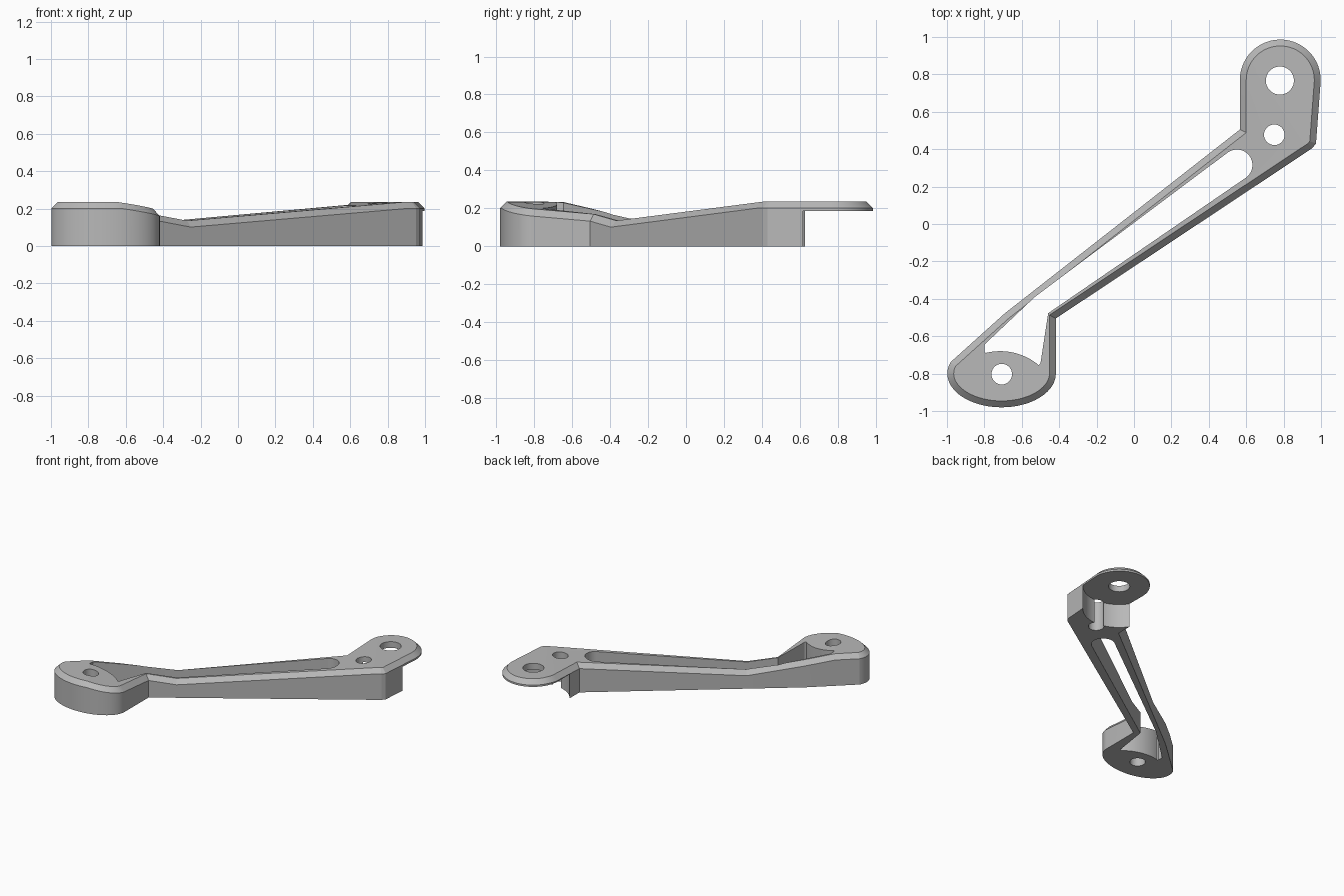
import bpy, bmesh
from math import cos, sin, radians
from mathutils import Vector

cube = bpy.data.objects.get("Cube")
if cube:
    bpy.data.objects.remove(cube)

CHAMFER = 0.034
AXIS = Vector((0.84, 0.55, 0))          # direction along the arm
# (position along the arm, height) of the creases in the top surface
CREASES = [(-1.06, 0.235), (-0.43, 0.135), (0.97, 0.235)]


def arc(cx, cy, rx, ry, start, end, steps):
    angles = [radians(start + (end - start) * i / steps) for i in range(steps + 1)]
    return [(cx + rx * cos(a), cy + ry * sin(a)) for a in angles]


def top_height(co):
    s = co.dot(AXIS)
    if s <= CREASES[0][0] or s >= CREASES[-1][0]:
        return CREASES[0][1]
    for (s0, z0), (s1, z1) in zip(CREASES, CREASES[1:]):
        if s <= s1:
            return z0 + (z1 - z0) * (s - s0) / (s1 - s0)


def new_object(name, bm):
    bmesh.ops.recalc_face_normals(bm, faces=bm.faces)
    mesh = bpy.data.meshes.new(name)
    bm.to_mesh(mesh)
    bm.free()
    obj = bpy.data.objects.new(name, mesh)
    bpy.context.collection.objects.link(obj)
    return obj


def flat_face(points, z=0.0):
    bm = bmesh.new()
    bm.faces.new([bm.verts.new((x, y, z)) for x, y in points])
    return bm


def prism(name, points, z0, z1):
    bm = flat_face(points, z0)
    ext = bmesh.ops.extrude_face_region(bm, geom=bm.faces[:])["geom"]
    bmesh.ops.translate(bm, vec=(0, 0, z1 - z0),
                        verts=[g for g in ext if isinstance(g, bmesh.types.BMVert)])
    return new_object(name, bm)


# Bracket outline: oval foot, diagonal arm, round-ended mounting pad
outline = arc(-0.708, -0.80, 0.29, 0.18, 160, 360, 50)
outline += [(-0.418, -0.505), (0.953, 0.405), (0.973, 0.43)]
outline += arc(0.782, 0.77, 0.216, 0.216, -3, 180, 48)
outline += [(0.566, 0.505), (-0.69, -0.477)]

# Body: cut the creases, inset the chamfer, raise the top and close the bottom
bm = flat_face(outline)
for s, _ in CREASES:
    bmesh.ops.bisect_plane(bm, geom=bm.verts[:] + bm.edges[:] + bm.faces[:],
                           plane_co=AXIS * (s / AXIS.length_squared), plane_no=AXIS)
bmesh.ops.recalc_face_normals(bm, faces=bm.faces)
bmesh.ops.inset_region(bm, faces=bm.faces[:], thickness=CHAMFER,
                       use_boundary=True, use_even_offset=True)
border = [e for e in bm.edges if e.is_boundary]
rim = {v for e in border for v in e.verts}
for v in bm.verts:
    v.co.z = top_height(v.co) - (CHAMFER if v in rim else 0)
skirt = bmesh.ops.extrude_edge_only(bm, edges=border)["geom"]
for v in skirt:
    if isinstance(v, bmesh.types.BMVert):
        v.co.z = 0
bmesh.ops.holes_fill(bm, edges=[e for e in bm.edges if e.is_boundary], sides=0)
body = new_object("bracket_body", bm)

# Openings: arm slot with foot pocket, bolt holes, relief below the pad
slot = arc(0.55, 0.315, 0.083, 0.083, -54, 127, 36)
slot += [(-0.53, -0.39), (-0.80, -0.645), (-0.80, -0.682)]
slot += arc(-0.715, -1.0, 0.32, 0.32, 104, 50, 24)
slot += [(-0.5, -0.745), (-0.459, -0.477)]
cutters = [prism("slot_cutter", slot, -0.1, 0.4)]
for x, y, r, z1 in [(0.78, 0.767, 0.075, 0.4), (0.75, 0.477, 0.055, 0.4),
                    (-0.707, -0.803, 0.055, 0.4), (0.78, 0.767, 0.256, 0.187)]:
    cutters.append(prism("hole_cutter", arc(x, y, r, r, 0, 360, 64)[:-1], -0.1, z1))

bpy.ops.object.select_all(action="DESELECT")
bpy.context.view_layer.objects.active = body
body.select_set(True)
for cutter in cutters:
    cutter.hide_render = True
    mod = body.modifiers.new("opening", "BOOLEAN")
    mod.operation = "DIFFERENCE"
    mod.solver = "EXACT"
    mod.object = cutter
    bpy.ops.object.modifier_apply(modifier=mod.name)
    bpy.data.objects.remove(cutter)

# Single grey finish
grey = bpy.data.materials.new("plain_grey")
grey.use_nodes = True
colour = (0.48, 0.48, 0.48, 1)
grey.diffuse_color = colour
grey.node_tree.nodes["Principled BSDF"].inputs["Base Color"].default_value = colour
body.data.materials.clear()
body.data.materials.append(grey)
bpy.ops.object.shade_smooth_by_angle(angle=radians(8))
